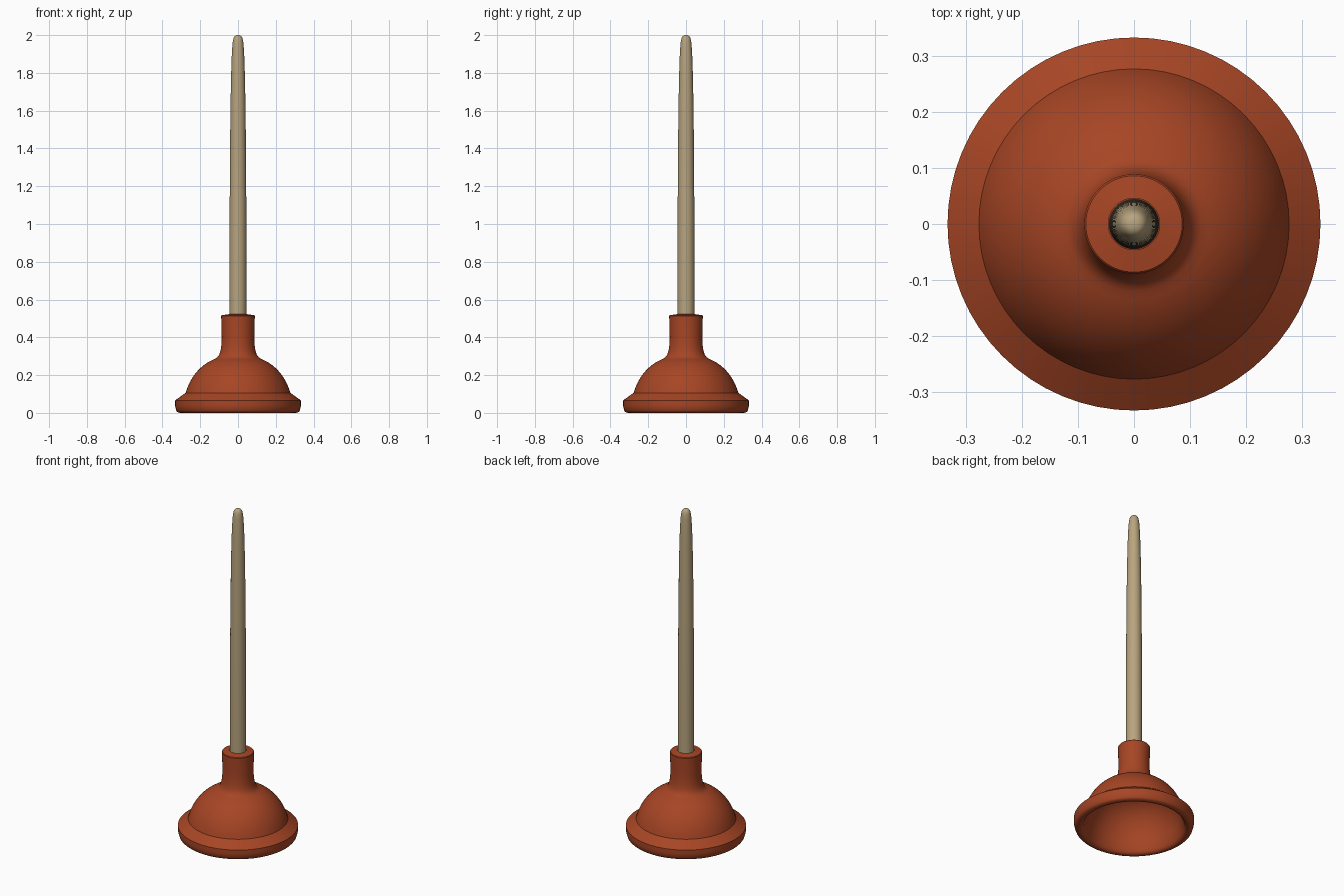
import bpy, bmesh, math

if "Cube" in bpy.data.objects:
    bpy.data.objects.remove(bpy.data.objects["Cube"], do_unlink=True)


def material(name, rgb):
    m = bpy.data.materials.new(name)
    m.use_nodes = True
    m.diffuse_color = (*rgb, 1)
    bsdf = m.node_tree.nodes["Principled BSDF"]
    bsdf.inputs["Base Color"].default_value = (*rgb, 1)
    bsdf.inputs["Roughness"].default_value = 0.6
    return m


def bezier(p0, p1, p2, p3, steps=10):
    """Points on a cubic curve, leaving out the first one."""
    out = []
    for i in range(1, steps + 1):
        t = i / steps
        s = 1 - t
        out.append(tuple(s**3 * a + 3 * s * s * t * b + 3 * s * t * t * c + t**3 * d
                         for a, b, c, d in zip(p0, p1, p2, p3)))
    return out


def lathe(name, profile, mat, steps=64):
    """Spin a (radius, height) profile around the z axis."""
    bm = bmesh.new()
    verts = [bm.verts.new((r, 0, z)) for r, z in profile]
    edges = [bm.edges.new(pair) for pair in zip(verts, verts[1:])]
    bmesh.ops.spin(bm, geom=verts + edges, cent=(0, 0, 0), axis=(0, 0, 1),
                   angle=math.tau, steps=steps, use_duplicate=False)
    bmesh.ops.remove_doubles(bm, verts=bm.verts, dist=0.0001)
    bmesh.ops.recalc_face_normals(bm, faces=bm.faces)
    mesh = bpy.data.meshes.new(name)
    bm.to_mesh(mesh)
    bm.free()
    mesh.materials.append(mat)
    obj = bpy.data.objects.new(name, mesh)
    bpy.context.collection.objects.link(obj)
    bpy.ops.object.select_all(action="DESELECT")
    obj.select_set(True)
    bpy.context.view_layer.objects.active = obj
    bpy.ops.object.shade_smooth_by_angle(angle=math.radians(35))


rubber = material("red rubber", (0.385, 0.06, 0.018))
wood = material("pale wood", (0.48, 0.37, 0.21))

# Rubber cup: thin hollow bowl running up into the neck, rounded lip,
# sloped flange, dome, flared neck, socket for the handle
cup = [(0, 0.36), (0.05, 0.36), (0.06, 0.33)]
cup += bezier((0.06, 0.33), (0.065, 0.28), (0.09, 0.275), (0.12, 0.26), 8)
cup += bezier((0.12, 0.26), (0.185, 0.235), (0.235, 0.18), (0.262, 0.08), 14)
cup += bezier((0.262, 0.08), (0.27, 0.04), (0.28, 0.005), (0.302, 0.005), 8)
cup += bezier((0.302, 0.005), (0.325, 0.005), (0.333, 0.02), (0.333, 0.045), 8)
cup += [(0.333, 0.066), (0.277, 0.106)]
cup += bezier((0.277, 0.106), (0.25, 0.2), (0.19, 0.26), (0.12, 0.287), 14)
cup += bezier((0.12, 0.287), (0.095, 0.3), (0.088, 0.33), (0.086, 0.4), 8)
cup += [(0.089, 0.513), (0.086, 0.517), (0.046, 0.523), (0.046, 0.4), (0, 0.4)]
lathe("rubber_cup", [(r, max(z - 0.005, 0) if z < 0.02 else z) for r, z in cup], rubber)

# Wooden handle: straight shaft, gentle taper, rounded tip
handle = [(0, 0.4), (0.045, 0.4), (0.045, 0.55)]
handle += bezier((0.045, 0.55), (0.045, 1.2), (0.041, 1.75), (0.032, 1.91), 24)
handle += bezier((0.032, 1.91), (0.028, 1.98), (0.026, 2.0), (0, 2.0), 16)
lathe("handle", handle, wood, 32)
